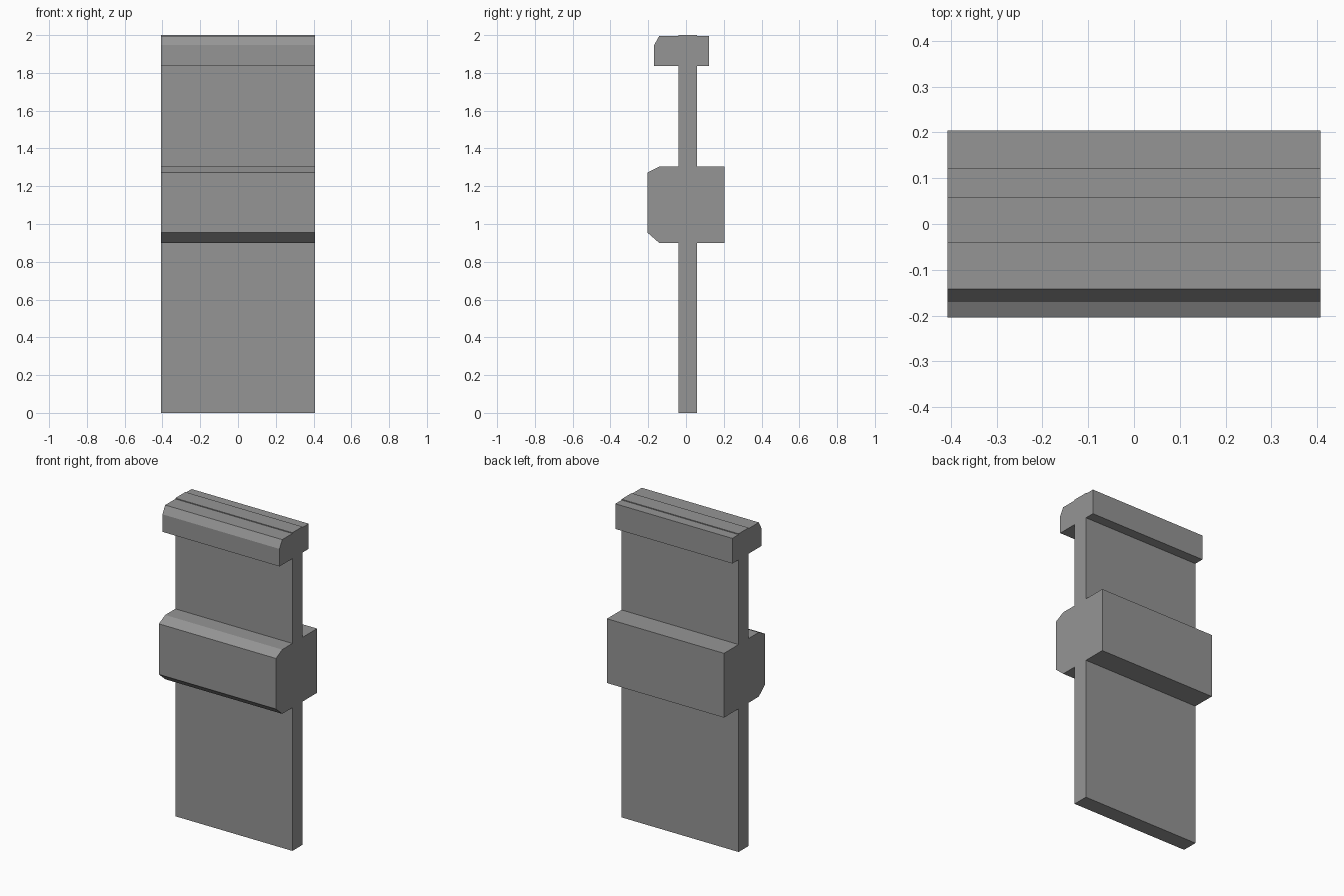
import bpy
import bmesh

cube = bpy.data.objects.get("Cube")
if cube:
    bpy.data.objects.remove(cube, do_unlink=True)

HALF_WIDTH = 0.407

grey = bpy.data.materials.new("mid grey")
grey.use_nodes = True
colour = (0.3, 0.3, 0.3, 1)
grey.diffuse_color = colour
grey.node_tree.nodes["Principled BSDF"].inputs["Base Color"].default_value = colour


def extrude_profile(name, profile):
    """Extrude a (y, z) side profile across the full width."""
    bm = bmesh.new()
    face = bm.faces.new([bm.verts.new((-HALF_WIDTH, y, z)) for y, z in profile])
    result = bmesh.ops.extrude_face_region(bm, geom=[face])
    moved = [v for v in result["geom"] if isinstance(v, bmesh.types.BMVert)]
    bmesh.ops.translate(bm, verts=moved, vec=(2 * HALF_WIDTH, 0, 0))
    bmesh.ops.recalc_face_normals(bm, faces=bm.faces)
    mesh = bpy.data.meshes.new(name)
    bm.to_mesh(mesh)
    bm.free()
    mesh.materials.append(grey)
    obj = bpy.data.objects.new(name, mesh)
    bpy.context.collection.objects.link(obj)
    return obj


# Thin upright panel, standing slightly proud of the top rail
extrude_profile("panel", [(-0.041, 0), (0.059, 0), (0.059, 2), (-0.041, 2)])

# Top rail with a chamfered front upper edge
extrude_profile("top_rail", [(-0.169, 1.837), (0.121, 1.837), (0.121, 1.995),
                             (-0.142, 1.995), (-0.169, 1.947)])

# Thick middle rail with both front edges chamfered
extrude_profile("middle_rail", [(-0.142, 0.9), (0.204, 0.9), (0.204, 1.304),
                                (-0.142, 1.304), (-0.204, 1.272), (-0.204, 0.954)])
